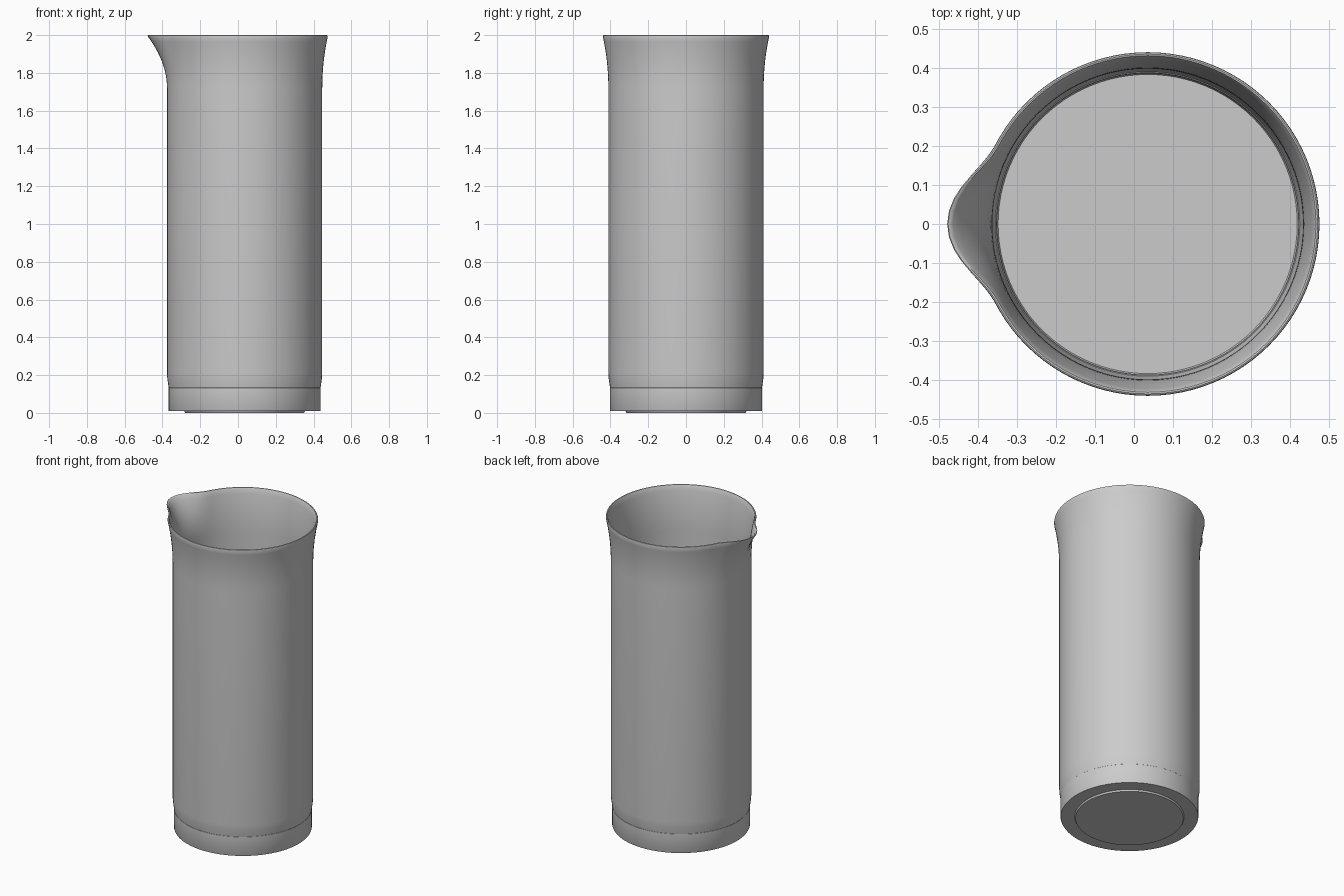
import bpy, bmesh, math

cube = bpy.data.objects.get("Cube")
if cube:
    bpy.data.objects.remove(cube)

CENTRE_X = 0.035
SEGMENTS = 96
FLARE_START = 1.72

grey = bpy.data.materials.new("light grey")
grey.use_nodes = True
colour = (0.6, 0.6, 0.6, 1)
grey.diffuse_color = colour
grey.node_tree.nodes["Principled BSDF"].inputs["Base Color"].default_value = colour


def spout(angle, z):
    """Extra radius of the pouring lip, which points to -x."""
    off = abs(abs(angle) - math.pi)
    if off > 0.48 or z < FLARE_START:
        return 0
    rise = (z - FLARE_START) / (2 - FLARE_START)
    return 0.076 * rise ** 2 * math.cos(math.pi / 2 * off / 0.48) ** 2


def lathe(name, profile, closed=False):
    """Spin a (radius, z) profile; radius 0 makes a pole."""
    bm = bmesh.new()
    rings = []
    for r, z in profile:
        if r == 0:
            rings.append([bm.verts.new((CENTRE_X, 0, z))] * SEGMENTS)
            continue
        ring = []
        for i in range(SEGMENTS):
            a = -math.pi + 2 * math.pi * i / SEGMENTS
            rr = r + spout(a, z)
            ring.append(bm.verts.new((CENTRE_X + rr * math.cos(a), rr * math.sin(a), z)))
        rings.append(ring)
    pairs = list(zip(rings, rings[1:]))
    if closed:
        pairs.append((rings[-1], rings[0]))
    for low, high in pairs:
        for i in range(SEGMENTS):
            j = (i + 1) % SEGMENTS
            corners = dict.fromkeys((low[i], low[j], high[j], high[i]))
            bm.faces.new(list(corners))
    bmesh.ops.recalc_face_normals(bm, faces=bm.faces)
    mesh = bpy.data.meshes.new(name)
    bm.to_mesh(mesh)
    bm.free()
    mesh.materials.append(grey)
    obj = bpy.data.objects.new(name, mesh)
    bpy.context.collection.objects.link(obj)
    bpy.ops.object.select_all(action='DESELECT')
    obj.select_set(True)
    bpy.context.view_layer.objects.active = obj
    bpy.ops.object.shade_smooth_by_angle(angle=math.radians(35))
    return obj


# Flared wall: the outside going up, a rounded rim, then the inside going down
WALL = 0.013
steps = 10
flare = []
for k in range(steps + 1):
    t = k / steps
    flare.append((0.411 + 0.029 * t ** 2, FLARE_START + 0.272 * t))
outer = [(0.400, 0.12), (0.404, 0.145), (0.409, 0.18), (0.411, 0.21)] + flare
rim = [(0.4385, 1.998), (0.435, 2.0), (0.431, 1.999)]
inner = [(r - WALL, z) for r, z in reversed(outer)]
lathe("beaker_wall", outer + rim + inner, closed=True)

# Base cup with a shallow foot underneath and a flat floor inside
lathe("base_cup", [
    (0, 0), (0.315, 0), (0.32, 0.01), (0.401, 0.01), (0.403, 0.014),
    (0.403, 0.133), (0.400, 0.137), (0.388, 0.137), (0.386, 0.133),
    (0.386, 0.045), (0.383, 0.04), (0, 0.04)])
